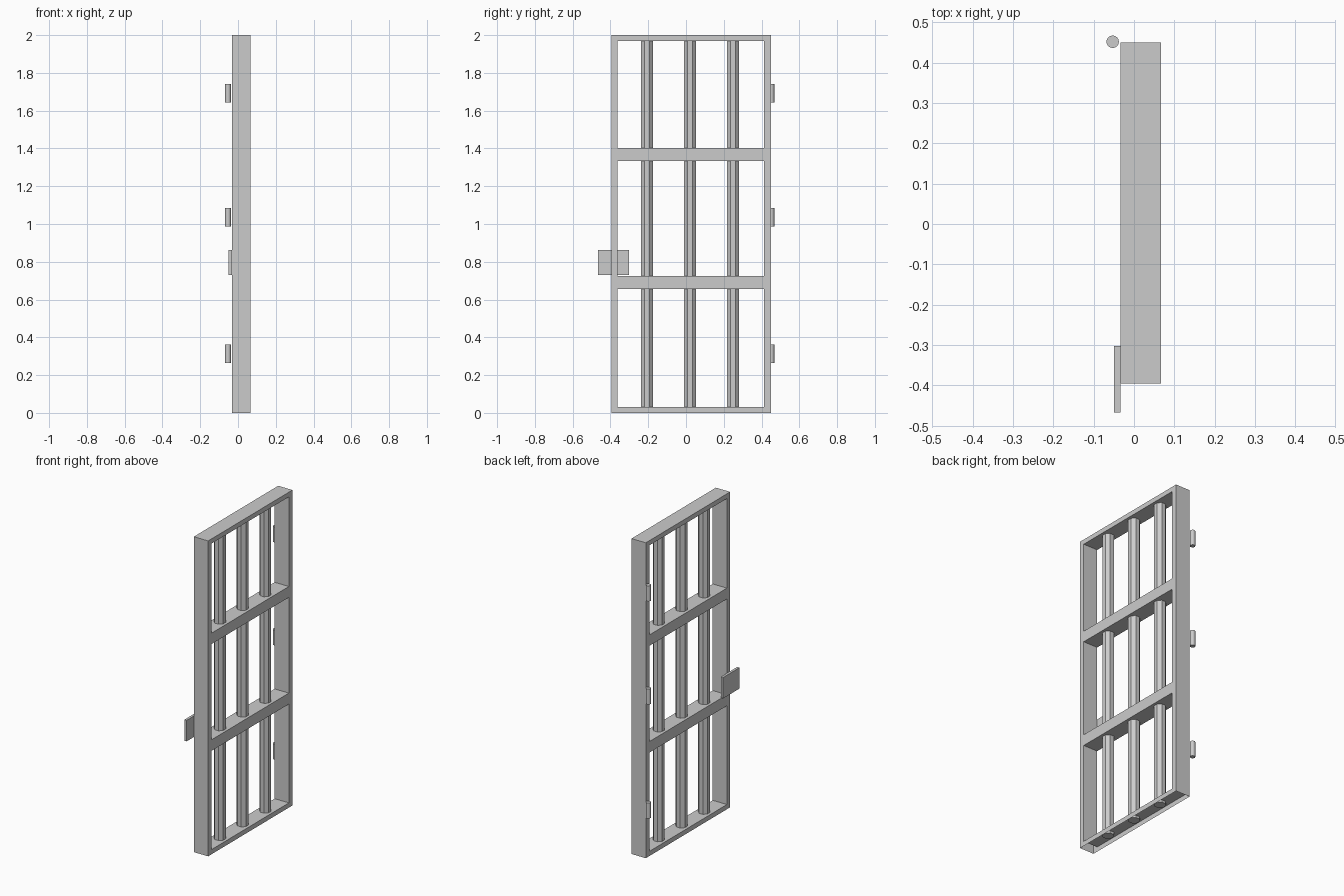
import bpy, bmesh

if "Cube" in bpy.data.objects:
    bpy.data.objects.remove(bpy.data.objects["Cube"])

X0, X1 = -0.033, 0.067           # frame depth
XC = (X0 + X1) / 2
Y0, Y1 = -0.395, 0.45            # outer frame width
IY0, IY1 = -0.363, 0.414         # inner opening width
H, RIM = 2.0, 0.03


def add_mesh(name, bm):
    mesh = bpy.data.meshes.new(name)
    bmesh.ops.recalc_face_normals(bm, faces=bm.faces)
    bm.to_mesh(mesh)
    bm.free()
    ob = bpy.data.objects.new(name, mesh)
    bpy.context.collection.objects.link(ob)
    return ob


def box(name, lo, hi):
    bm = bmesh.new()
    bmesh.ops.create_cube(bm, size=1)
    for v in bm.verts:
        v.co = [lo[i] + (v.co[i] + 0.5) * (hi[i] - lo[i]) for i in range(3)]
    return add_mesh(name, bm)


def rod(name, x, y, z0, z1, r, sides, turn=0.0):
    bpy.ops.mesh.primitive_cylinder_add(vertices=sides, radius=r, depth=z1 - z0,
                                        location=(x, y, (z0 + z1) / 2),
                                        rotation=(0, 0, turn))
    ob = bpy.context.object
    ob.name = name
    return ob


# Outer frame: hollow rectangular ring, open on its underside
bm = bmesh.new()
outer = [(Y0, 0), (Y1, 0), (Y1, H), (Y0, H)]
inner = [(IY0, RIM), (IY1, RIM), (IY1, H - RIM), (IY0, H - RIM)]
loops = [[bm.verts.new((x, y, z)) for y, z in ring]
         for x, ring in ((X0, outer), (X1, outer), (X1, inner), (X0, inner))]
faces = []
for a, b in zip(loops, loops[1:] + loops[:1]):
    for i in range(4):
        j = (i + 1) % 4
        faces.append(bm.faces.new((a[i], a[j], b[j], b[i])))
bmesh.ops.recalc_face_normals(bm, faces=bm.faces)
bmesh.ops.delete(bm, geom=[faces[4 * 0]], context='FACES_ONLY')
add_mesh("door_frame", bm)

# Cross rails
for name, z0, z1 in (("lower_rail", 0.656, 0.726), ("upper_rail", 1.333, 1.402)):
    box(name, (X0, IY0, z0), (X1, IY1, z1))

# Octagonal vertical bars
for i, y in enumerate((-0.206, 0.021, 0.249)):
    rod(f"bar_{i + 1}", XC, y, 0.015, H - 0.015, 0.035, 8, 0.3926991)

# Hinge barrels
for i, z in enumerate((0.265, 0.988, 1.642)):
    rod(f"hinge_{i + 1}", -0.053, 0.452, z, z + 0.098, 0.0155, 16)
    bpy.ops.object.shade_smooth_by_angle()

# Lock plate
box("lock_plate", (-0.049, -0.467, 0.73), (X0, -0.303, 0.863))
